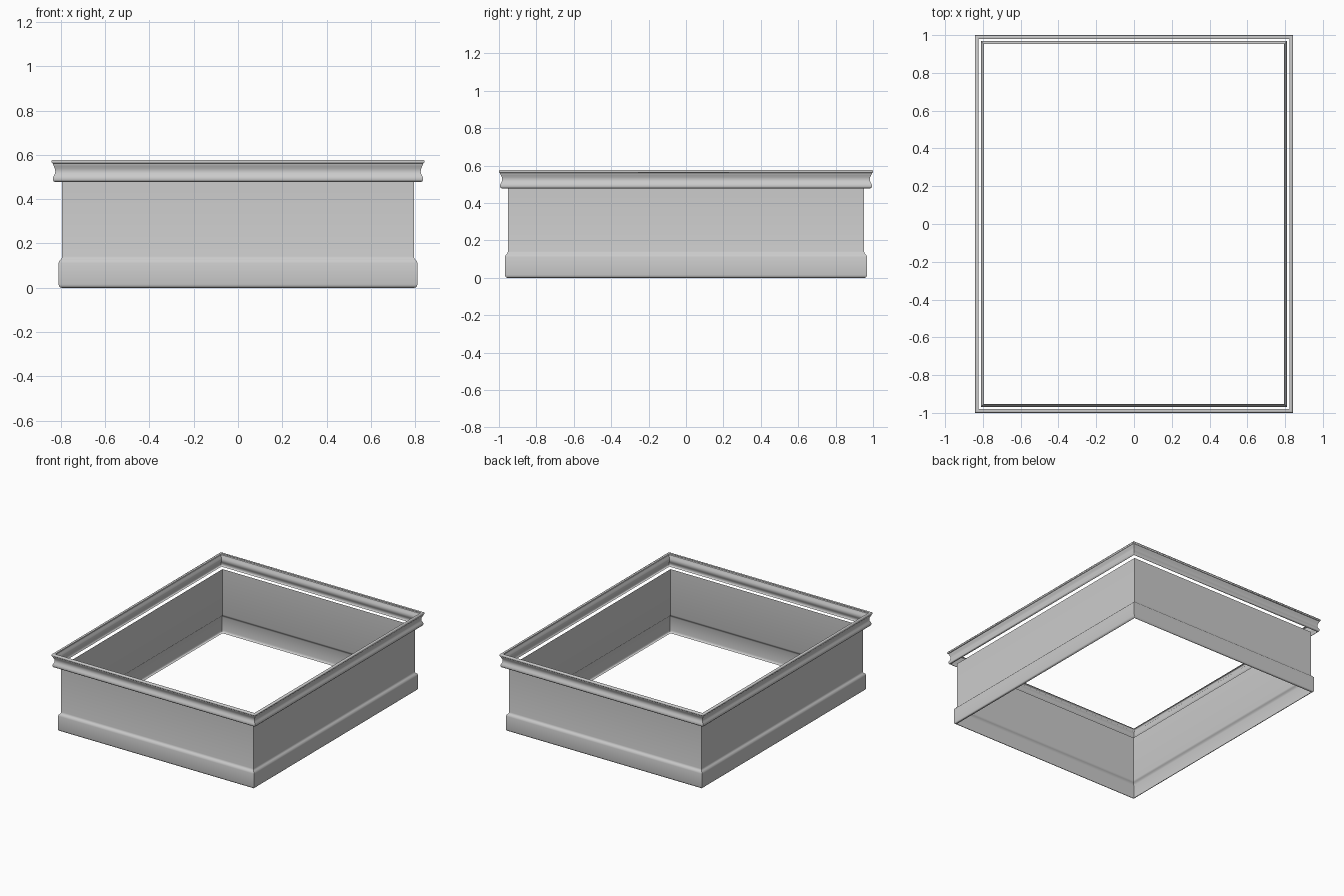
import bpy

if "Cube" in bpy.data.objects:
    bpy.data.objects.remove(bpy.data.objects["Cube"])

HALF_X, HALF_Y = 0.794, 0.952   # wall half sizes; profiles are offsets from these


def mitred_frame(name, profile):
    """Sweep an open (offset, z) profile around the rectangle with mitred corners."""
    verts, faces = [], []
    for o, z in profile:
        x, y = HALF_X + o, HALF_Y + o
        verts += [(-x, -y, z), (x, -y, z), (x, y, z), (-x, y, z)]
    for i in range(len(profile) - 1):
        for k in range(4):
            n = (k + 1) % 4
            faces.append((i * 4 + k, i * 4 + n, i * 4 + 4 + n, i * 4 + 4 + k))
    mesh = bpy.data.meshes.new(name)
    mesh.from_pydata(verts, [], faces)
    ob = bpy.data.objects.new(name, mesh)
    bpy.context.collection.objects.link(ob)
    bpy.context.view_layer.objects.active = ob
    ob.select_set(True)
    bpy.ops.object.shade_smooth_by_angle(angle=0.9)
    ob.select_set(False)
    return ob


# Wall with a stepped skirting band and rounded bottom edge
mitred_frame("wall_with_skirting", [
    (0.002, 0.0), (0.009, 0.002), (0.014, 0.007), (0.016, 0.016),
    (0.016, 0.112), (0.013, 0.121), (0.006, 0.128), (0.002, 0.133),
    (0.0, 0.142), (0.0, 0.48)])

# Cap moulding: bottom bead, cove, step and top lip
mitred_frame("cap_moulding", [
    (0.032, 0.478), (0.038, 0.480), (0.042, 0.487), (0.042, 0.496),
    (0.038, 0.505), (0.033, 0.515), (0.031, 0.526), (0.033, 0.538),
    (0.038, 0.549), (0.041, 0.556), (0.042, 0.561), (0.046, 0.563),
    (0.048, 0.567), (0.048, 0.572), (0.045, 0.577), (0.038, 0.578),
    (0.028, 0.576)])
